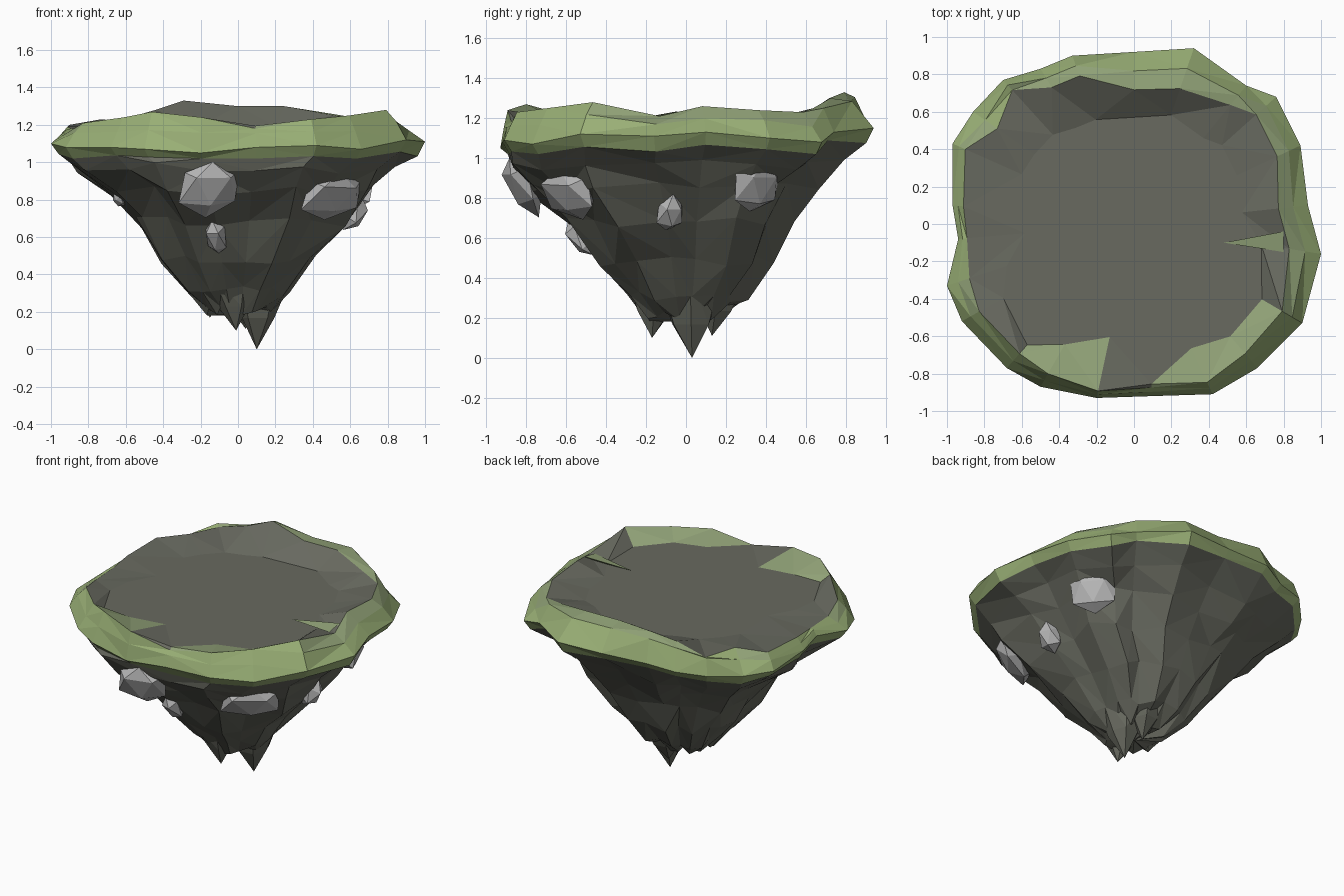
import bpy, bmesh, math, random
from mathutils import Vector, Matrix
from mathutils.bvhtree import BVHTree

random.seed(7)
if "Cube" in bpy.data.objects:
    bpy.data.objects.remove(bpy.data.objects["Cube"], do_unlink=True)


def material(name, color):
    mat = bpy.data.materials.new(name)
    mat.use_nodes = True
    mat.diffuse_color = (*color, 1)
    bsdf = next(n for n in mat.node_tree.nodes if n.type == 'BSDF_PRINCIPLED')
    bsdf.inputs["Base Color"].default_value = (*color, 1)
    return mat


grass = material("moss green", (0.32, 0.43, 0.18))
dry_grass = material("dry moss green", (0.29, 0.37, 0.19))
rock = material("dark rock", (0.138, 0.143, 0.116))
stone = material("pale stone", (0.47, 0.47, 0.47))


def finish(name, bm, materials):
    bmesh.ops.recalc_face_normals(bm, faces=bm.faces)
    mesh = bpy.data.meshes.new(name)
    bm.to_mesh(mesh)
    for mat in materials:
        mesh.materials.append(mat)
    obj = bpy.data.objects.new(name, mesh)
    bpy.context.scene.collection.objects.link(obj)


def add_rings(bm, rings):
    return [[bm.verts.new(p) for p in ring] for ring in rings]


def band(bm, a, b, index_rule=lambda i: 0):
    """Join two rings with triangles, flipping the diagonal on every other step."""
    n = len(a)
    for i in range(n):
        j = (i + 1) % n
        if i % 2:
            tris = ((a[i], a[j], b[i]), (a[j], b[j], b[i]))
        else:
            tris = ((a[i], a[j], b[j]), (a[i], b[j], b[i]))
        for tri in tris:
            bm.faces.new(tri).material_index = index_rule(i)


def fan(bm, ring, point, index=0):
    tip = bm.verts.new(point)
    for i in range(len(ring)):
        bm.faces.new((ring[i], ring[(i + 1) % len(ring)], tip)).material_index = index


# Rim outline, counter-clockwise from the left side
outline = [
    (1.0, -.16, 1.11), (.93, .1, 1.13), (.89, .42, 1.1), (.76, .68, 1.08),
    (.6, .74, 1.13), (.32, .94, 1.15), (0, .92, 1.15), (-.33, .9, 1.16),
    (-.5, .83, 1.12), (-.7, .77, 1.12), (-.86, .6, 1.1), (-.97, .43, 1.1),
    (-.97, .1, 1.12), (-.94, -.08, 1.14), (-1, -.33, 1.1), (-.92, -.52, 1.08),
    (-.68, -.77, 1.08), (-.5, -.87, 1.07), (-.2, -.93, 1.05), (.1, -.92, 1.08),
    (.42, -.91, 1.09), (.66, -.77, 1.07), (.9, -.53, 1.12)]
# Crest: how far out along the outline, and its height
crest_out = [.83, .83, .86, .86, .86, .77, .78, .88, .88, .93, .85, .93,
             .94, .95, .88, .9, .9, .92, .96, .95, .93, .9, .88]
crest_z = [1.21, 1.26, 1.24, 1.23, 1.25, 1.3, 1.3, 1.33, 1.28, 1.22, 1.23, 1.2,
           1.19, 1.18, 1.18, 1.21, 1.24, 1.27, 1.24, 1.18, 1.23, 1.25, 1.28]
COUNT = len(outline)
PLATEAU = 1.195
edge = [Vector(p) for p in outline]


def scaled(p, f, z):
    return Vector((p.x * f, p.y * f, z))


# Mossy rim and flat plateau, with moss reaching inwards at the front
grass_steps = {16, 17, 19, 20, 21}
inner_out = [.62] * COUNT
for i, f in {0: .68, 14: .68, 15: .76, 16: .84, 17: .74, 18: .65,
             19: .93, 20: .73, 21: .78, 22: .76}.items():
    inner_out[i] = f
crest = [scaled(p, f, z) for p, f, z in zip(edge, crest_out, crest_z)]
shoulder = []
for p, q in zip(edge, crest):
    middle = p.lerp(q, .5)
    middle.z += .06 if p.y > .7 else random.uniform(.0, .03)
    shoulder.append(middle)
inner = [scaled(p, f, PLATEAU) for p, f in zip(edge, inner_out)]
under = [scaled(p, .96, max(1.02, p.z - random.uniform(.04, .08))) for p in edge]

bm = bmesh.new()
u, e, s, c, n = add_rings(bm, [under, edge, shoulder, crest, inner])
band(bm, u, e)
band(bm, e, s)
band(bm, s, c, lambda i: 1 if crest_out[i] < .9 else 0)
band(bm, c, n, lambda i: 1 if i in grass_steps else 2)
fan(bm, n, (0, 0, PLATEAU), 2)
finish("mossy_plateau", bm, [grass, dry_grass, rock])

# Narrow moss tongue lying on the left of the plateau
bm = bmesh.new()
tongue, = add_rings(bm, [[(.8, -.04, 1.235), (.8, -.15, 1.215), (.8, -.1, 1.19)]])
fan(bm, tongue, (.48, -.1, PLATEAU + .005))
finish("moss_tongue", bm, [dry_grass])

# Rugged underside: height, then reach to the left, right, front and back
levels = [(.97, .84, .87, .9, .76), (.85, .75, .74, .8, .66), (.68, .63, .58, .59, .54),
          (.48, .43, .44, .44, .45), (.31, .28, .3, .29, .31), (.21, .17, .18, .19, .17)]
gully = [random.uniform(.92, 1.03) for _ in range(COUNT)]
rings = [under]
for depth, (z, left, right, front, back) in enumerate(levels):
    ring = []
    for p, groove in zip(edge, gully):
        rough = (groove if depth else 1) * random.uniform(.95, 1.03)
        ring.append(Vector((p.x * (left if p.x > 0 else right) * rough,
                            p.y / .93 * (back if p.y > 0 else front) * rough,
                            z + random.uniform(-.03, .03))))
    rings.append(ring)
bm = bmesh.new()
loops = add_rings(bm, rings)
for upper, lower in zip(loops, loops[1:]):
    band(bm, upper, lower)
fan(bm, loops[-1], (0, 0, .18))
finish("rock_underside", bm, [rock])
rock_surface = BVHTree.FromBMesh(bm)


# Hanging spikes that carry the slopes down to the tips
def spike(name, base, tip, radius, sides=6):
    bm = bmesh.new()
    base, tip = Vector(base), Vector(tip)
    rings = []
    for t, f in ((0, 1), (.6, .5)):
        middle = base.lerp(tip, t)
        rings.append([middle + Vector((math.cos(k * math.tau / sides),
                                       math.sin(k * math.tau / sides), 0))
                      * radius * f * random.uniform(.85, 1.1) for k in range(sides)])
    top, low = add_rings(bm, rings)
    band(bm, top, low)
    fan(bm, top, base)
    fan(bm, low, tip)
    finish(name, bm, [rock])


spike("main_spike", (.12, .02, .42), (.1, .03, 0), .2)
spike("front_spike", (-.05, -.15, .42), (-.01, -.17, .1), .18)
spike("back_spike", (.04, .17, .42), (.04, .13, .11), .18)
spike("right_spike", (-.16, -.03, .42), (-.15, -.05, .17), .16)


# Pale boulders half sunk into the slope, turned to lie flat against it
def boulder(name, toward, z, size):
    spot, normal, _, _ = rock_surface.ray_cast(Vector((0, 0, z)), Vector((*toward, 0)))
    bm = bmesh.new()
    bmesh.ops.create_icosphere(bm, subdivisions=1, radius=1)
    for v in bm.verts:
        v.co *= random.uniform(.85, 1.15)
    turn = normal.to_track_quat('X', 'Z').to_matrix().to_4x4()
    bm.transform(Matrix.Translation(spot) @ turn @ Matrix.Diagonal((*size, 1)))
    finish(name, bm, [stone])


boulder("front_boulder", (-.13, -.7), .87, (.07, .17, .17))
boulder("front_small_boulder", (-.11, -.48), .6, (.06, .06, .12))
boulder("front_left_boulder", (.49, -.56), .83, (.08, .2, .16))
boulder("left_small_boulder", (.6, -.08), .73, (.08, .08, .11))
boulder("left_back_boulder", (.6, .34), .86, (.06, .15, .15))
boulder("right_boulder", (-.64, -.24), .8, (.03, .07, .04))
